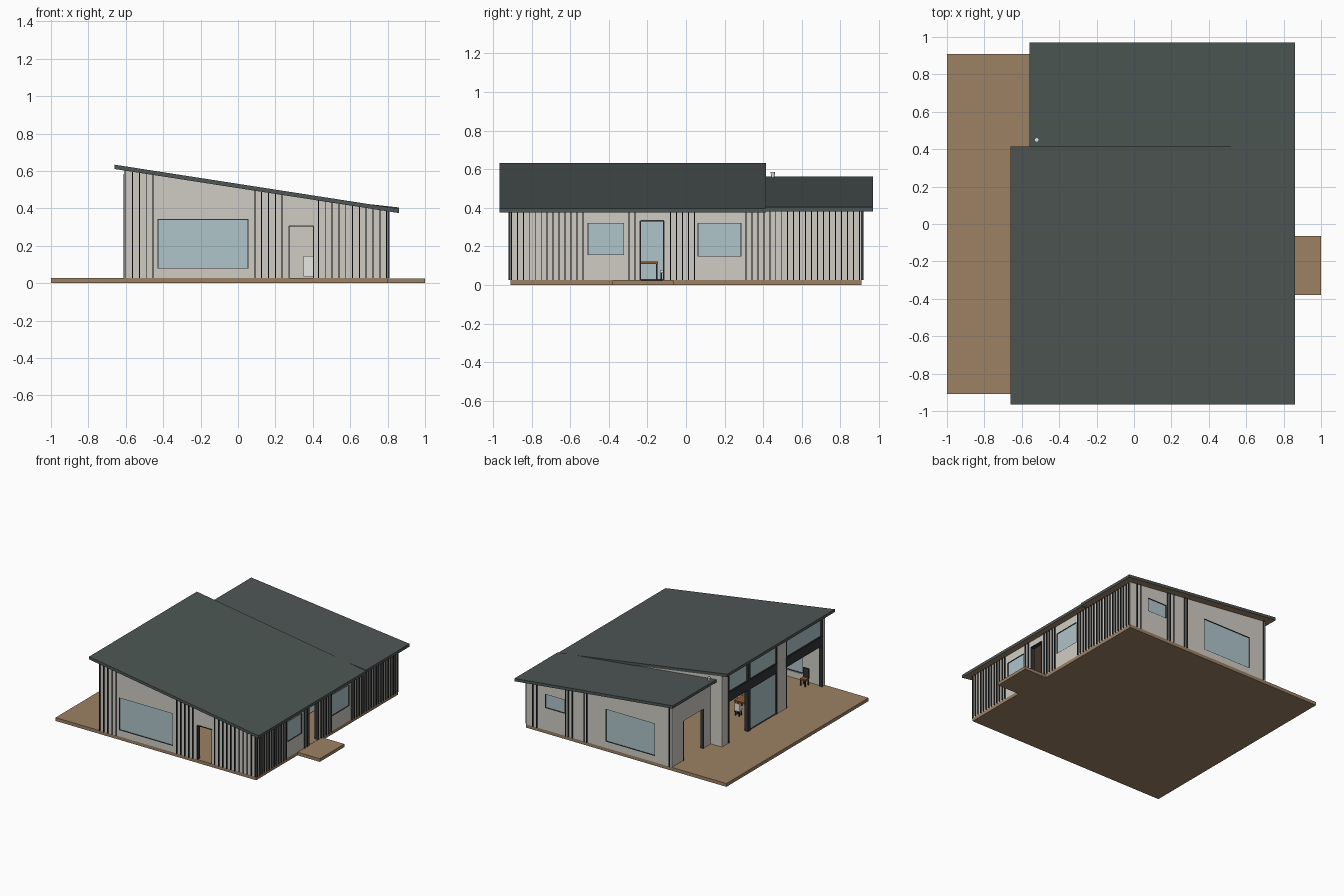
import bpy, bmesh
from mathutils import Vector

if "Cube" in bpy.data.objects:
    bpy.data.objects.remove(bpy.data.objects["Cube"])


def material(name, srgb):
    col = [(c / 255) ** 2.2 for c in srgb] + [1]
    m = bpy.data.materials.new(name)
    m.use_nodes = True
    m.diffuse_color = col
    m.node_tree.nodes["Principled BSDF"].inputs["Base Color"].default_value = col
    return m


WALL = material("pale_cladding", (207, 203, 195))
ROOF = material("slate_roof", (78, 87, 85))
WOOD = material("deck_wood", (155, 128, 100))
GLASS = material("blue_glass", (173, 195, 201))
DARK = material("dark_trim", (52, 55, 57))
TABLE = material("table_wood", (140, 88, 52))
WHITE = material("white_furniture", (230, 230, 228))


def make(name, bm, *mats):
    bmesh.ops.recalc_face_normals(bm, faces=bm.faces)
    me = bpy.data.meshes.new(name)
    bm.to_mesh(me)
    bm.free()
    for m in mats:
        me.materials.append(m)
    ob = bpy.data.objects.new(name, me)
    bpy.context.collection.objects.link(ob)
    return ob


def box(name, x, y, z, mat):
    """Box from (low, high) ranges on each axis."""
    bm = bmesh.new()
    bmesh.ops.create_cube(bm, size=1)
    for v in bm.verts:
        v.co = Vector([r[0] if c < 0 else r[1] for r, c in zip((x, y, z), v.co)])
    return make(name, bm, mat)


def front_roof_z(x):
    return 0.398 + 0.155 * (0.86 - x)


def back_roof_z(x):
    return 0.405 + 0.111 * (0.86 - x)


T = 0.023        # roof thickness
FLOOR = 0.027
THICK = 0.03     # wall thickness


# Roof slabs with wooden soffits
def roof(name, x0, x1, y0, y1, height):
    bm = bmesh.new()
    ring = [bm.verts.new((x, y0, height(x) - d)) for x, d in ((x0, 0), (x1, 0), (x1, T), (x0, T))]
    face = bm.faces.new(ring)
    out = bmesh.ops.extrude_face_region(bm, geom=[face])["geom"]
    bmesh.ops.translate(bm, vec=(0, y1 - y0, 0), verts=[g for g in out if isinstance(g, bmesh.types.BMVert)])
    bmesh.ops.recalc_face_normals(bm, faces=bm.faces)
    for f in bm.faces:
        f.material_index = int(f.normal.z < -0.5)
    make(name, bm, ROOF, WOOD)


roof("front_roof", -0.66, 0.86, -0.965, 0.415, front_roof_z)
roof("back_roof", -0.56, 0.86, 0.412, 0.97, back_roof_z)

# Deck and entrance step
box("floor_deck", (-1, 0.8), (-0.91, 0.91), (0, FLOOR), WOOD)
box("entrance_step", (0.8, 1), (-0.38, -0.065), (0, FLOOR - 0.002), WOOD)


# Walls: a grid split at the openings, with the top row following the roof
def wall(name, axis, at, u0, u1, top, holes=(), bottom=lambda u: FLOOR):
    us = sorted({u0, u1, *(h[i] for h in holes for i in (0, 1))})
    zs = sorted({FLOOR, 9, *(h[i] for h in holes for i in (2, 3))})
    bm = bmesh.new()
    cache = {}

    def vert(u, z):
        if (u, z) not in cache:
            h = top(u) if z == 9 else max(z, bottom(u))
            cache[u, z] = bm.verts.new((u, at, h) if axis == "x" else (at, u, h))
        return cache[u, z]

    for a, b in zip(us, us[1:]):
        for c, d in zip(zs, zs[1:]):
            if not any(h[0] <= a < h[1] and h[2] <= c < h[3] for h in holes):
                bm.faces.new([vert(a, c), vert(b, c), vert(b, d), vert(a, d)])
    ob = make(name, bm, WALL)
    mod = ob.modifiers.new("thickness", "SOLIDIFY")
    mod.thickness = THICK
    mod.offset = 0


def pane(name, axis, at, hole, framed=True):
    """Glass plate with a slim dark surround."""
    a, b, c, d = hole
    e = 0.004

    def part(n, u, z, half, mat):
        across = (at - half, at + half)
        box(n, *((u, across) if axis == "x" else (across, u)), z, mat)

    part(name + "_glass", (a, b), (c, d), 0.006, GLASS)
    if framed:
        for i, u in enumerate(((a, a + e), (b - e, b))):
            part(f"{name}_jamb_{i}", u, (c, d), 0.012, DARK)
        for i, z in enumerate(((c, c + e), (d - e, d))):
            part(f"{name}_rail_{i}", (a, b), z, 0.012, DARK)


def front_top(x):
    return front_roof_z(x) - T


def back_top(x):
    return back_roof_z(x) - T


h = THICK / 2
FRONT, BACK, EAST, WEST, WEST_BACK = -0.91 + h, 0.91 - h, 0.8 - h, -0.61 + h, -0.51 + h

front_window = (-0.43, 0.055, 0.078, 0.343)
front_door = (0.272, 0.403, FLOOR, 0.305)
wall("front_wall", "x", FRONT, -0.61, 0.8, front_top, [front_window, front_door])
pane("front_window", "x", FRONT - 0.003, front_window)

back_window = (-0.358, 0.085, 0.078, 0.343)
small_window = (0.447, 0.627, 0.205, 0.32)
wall("back_wall", "x", BACK, -0.51, 0.8, back_top, [back_window, small_window])
pane("back_window", "x", BACK + 0.003, back_window)
pane("small_window", "x", BACK + 0.003, small_window)

side_a = (-0.51, -0.32, 0.155, 0.322)
side_b = (0.06, 0.287, 0.147, 0.322)
side_door = (-0.237, -0.115, FLOOR, 0.333)
wall("entrance_wall", "y", EAST, -0.91, 0.91, lambda y: 0.385, [side_a, side_b, side_door])
pane("entrance_window_a", "y", EAST + 0.003, side_a)
pane("entrance_window_b", "y", EAST + 0.003, side_b)

wall("terrace_back_wall", "y", WEST_BACK, 0.415, 0.91, lambda y: back_top(-0.5), [(0.5, 0.77, FLOOR, 0.345)])
bays = [(-0.88, -0.41), (-0.30, 0.33)]
wall("terrace_wall", "y", WEST, -0.91, 0.41, lambda y: front_top(-0.6), [(a, b, FLOOR, 0.585) for a, b in bays])

# Return wall and the wedge rising above the lower roof
wall("return_wall", "x", 0.395, -0.61, -0.48, front_top)
wall("upper_wedge_wall", "x", 0.395, -0.48, 0.62, front_top, bottom=lambda x: back_top(x) - 0.02)

# Terrace glazing: dark band, upper lights, one closed panel and posts
for i, (a, b) in enumerate(bays):
    box(f"terrace_band_{i}", (WEST - 0.018, WEST + 0.012), (a, b), (0.36, 0.435), DARK)
    pane(f"terrace_upper_{i}", "y", WEST, (a, b, 0.435, 0.585))
    for j, y in enumerate((a, b - 0.012)):
        box(f"terrace_post_{i}_{j}", (WEST - 0.017, WEST + 0.01), (y, y + 0.012), (FLOOR, 0.585), DARK)
box("terrace_mid_post", (WEST - 0.018, WEST + 0.012), (0.05, 0.08), (FLOOR, 0.585), DARK)
pane("terrace_panel", "y", WEST, (-0.30, 0.05, FLOOR, 0.36))
for i, y in enumerate((0.5, 0.76)):
    box(f"back_terrace_post_{i}", (WEST_BACK - 0.018, WEST_BACK + 0.01), (y, y + 0.01), (FLOOR, 0.345), DARK)

# Door surrounds
for i, x in enumerate(front_door[:2]):
    box(f"front_door_jamb_{i}", (x - 0.003, x + 0.003), (-0.914, -0.88), (FLOOR, 0.305), DARK)
box("front_door_head", front_door[:2], (-0.914, -0.88), (0.302, 0.308), DARK)
for i, y in enumerate(side_door[:2]):
    box(f"side_door_jamb_{i}", (0.77, 0.804), (y - 0.003, y + 0.003), (FLOOR, 0.333), DARK)
box("side_door_head", (0.77, 0.804), side_door[:2], (0.33, 0.336), DARK)


# Vertical cladding strips
def spaced(start, end, step):
    return [start + i * step for i in range(int((end - start) / step) + 1)]


W = 0.0025
for start, end in ((-0.6, -0.44), (0.09, 0.25), (0.43, 0.8)):
    for x in spaced(start, end, 0.0365):
        box("front_strip", (x - W, x + W), (-0.92, -0.908), (FLOOR, front_top(x)), DARK)
for x in (0.736, 0.70, 0.44, 0.415, 0.38, 0.275, 0.25, -0.49):
    box("back_strip", (x - W, x + W), (0.908, 0.92), (FLOOR, back_top(x)), DARK)
for start, end in ((-0.905, -0.53), (-0.295, -0.255), (-0.08, 0.045), (0.31, 0.91)):
    for y in spaced(start, end, 0.031):
        box("entrance_strip", (0.798, 0.81), (y - W, y + W), (FLOOR, 0.383), DARK)


# Furniture
def legged(name, x, y, top, size, mat, leg_mat):
    sx, sy = size
    box(name + "_top", (x - sx, x + sx), (y - sy, y + sy), (top - 0.012, top), mat)
    for i in (-1, 1):
        for j in (-1, 1):
            px, py = x + i * (sx - 0.006), y + j * (sy - 0.006)
            box(name + "_leg", (px - 0.004, px + 0.004), (py - 0.004, py + 0.004), (FLOOR, top - 0.012), leg_mat)


legged("dining_table", -0.39, -0.24, 0.122, (0.06, 0.095), TABLE, DARK)
for i, (x, y) in enumerate(((-0.39, -0.115), (-0.30, -0.28), (-0.48, -0.28))):
    legged(f"chair_{i}", x, y, 0.078, (0.022, 0.02), WHITE, DARK)
    box(f"chair_back_{i}", (x - 0.022, x + 0.022), (y + 0.015, y + 0.02), (0.078, 0.13), WHITE)
legged("corner_chair", -0.49, -0.82, 0.085, (0.025, 0.025), TABLE, DARK)
box("corner_chair_back", (-0.515, -0.465), (-0.845, -0.835), (0.085, 0.16), DARK)
box("cabinet", (0.35, 0.5), (0.2, 0.3), (0.035, 0.145), WHITE)

# Small vent on the lower roof
bm = bmesh.new()
bmesh.ops.create_cone(bm, cap_ends=True, segments=12, radius1=0.007, radius2=0.012, depth=0.03)
make("roof_vent", bm, WHITE).location = (-0.52, 0.45, 0.57)
